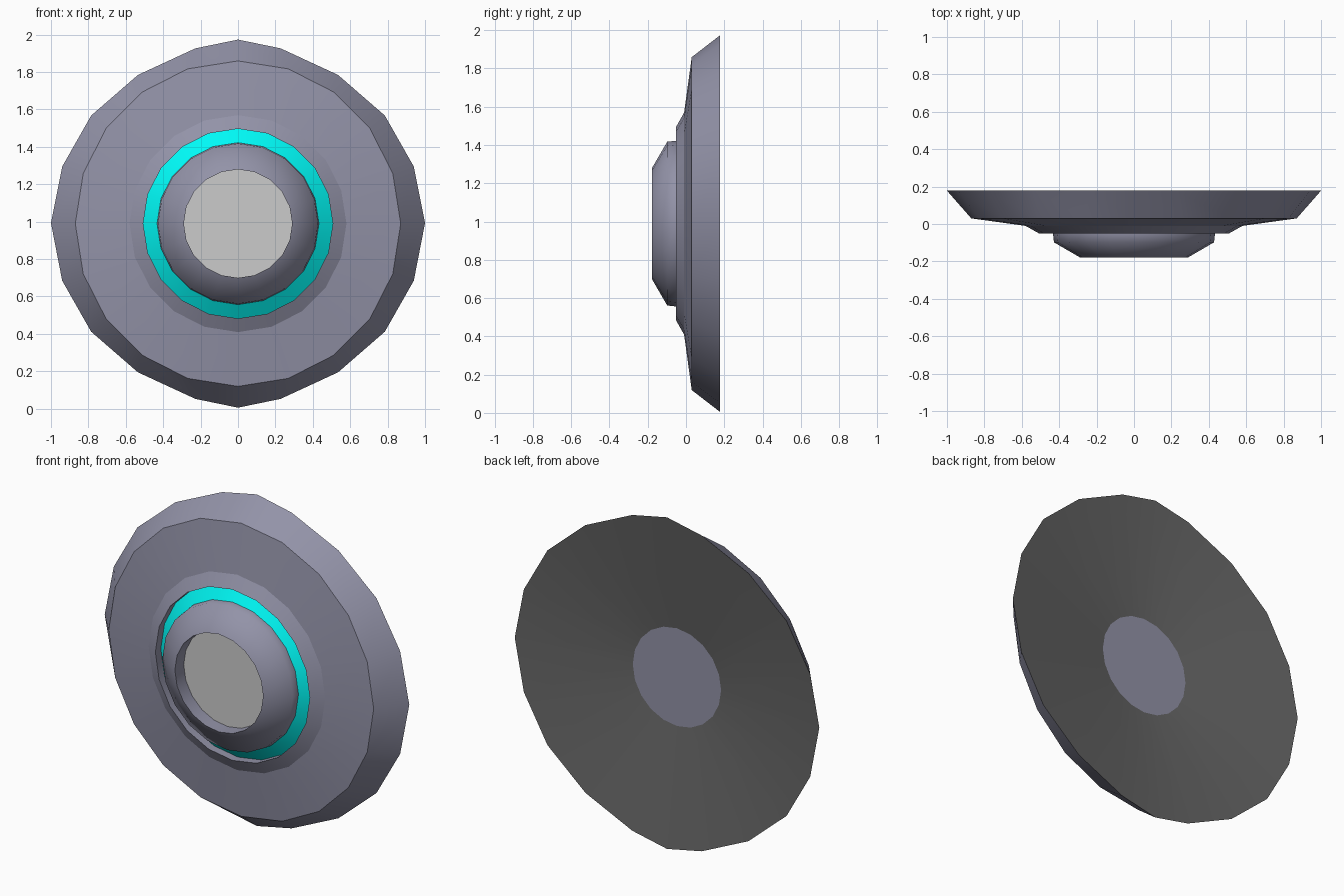
import bpy, bmesh
from math import sin, cos, radians

if "Cube" in bpy.data.objects:
    bpy.data.objects.remove(bpy.data.objects["Cube"])

ZC = 0.989      # height of the axis
SIDES = 20
RIM = "rim"     # marker for the slightly irregular outer ring

# one quadrant of the outer rim (x, z), mirrored to the full loop
QUARTER = [(1.0, 0.003), (0.94, 0.305), (0.785, 0.578), (0.535, 0.795), (0.228, 0.937), (0.0, 0.984)]


def rim_points():
    half = QUARTER + [(-x, z) for x, z in QUARTER[-2::-1]]
    return half + [(-x, -z) for x, z in half[1:-1]]


def ring_points(r):
    if r == RIM:
        return rim_points()
    return [(r * cos(radians(360 / SIDES * i)), r * sin(radians(360 / SIDES * i))) for i in range(SIDES)]


def material(name, rgb):
    m = bpy.data.materials.new(name)
    m.diffuse_color = (*rgb, 1)
    m.use_nodes = True
    m.node_tree.nodes["Principled BSDF"].inputs["Base Color"].default_value = m.diffuse_color
    return m


def lathe(name, profile, mat=None, angle=30, cap_back=False, cap=False):
    """Sweep (radius, y) points round the y axis; a single point makes a disc."""
    bm = bmesh.new()
    rings = [[bm.verts.new((x, y, ZC + z)) for x, z in ring_points(r)] for r, y in profile]
    for a, b in zip(rings, rings[1:]):
        for i in range(SIDES):
            j = (i + 1) % SIDES
            bm.faces.new((a[i], b[i], b[j], a[j]))
    if cap:
        bm.faces.new(rings[0][::-1] if cap_back else rings[0])
    me = bpy.data.meshes.new(name)
    bm.to_mesh(me)
    bm.free()
    ob = bpy.data.objects.new(name, me)
    bpy.context.collection.objects.link(ob)
    if mat:
        me.materials.append(mat)
    bpy.ops.object.select_all(action='DESELECT')
    ob.select_set(True)
    bpy.context.view_layer.objects.active = ob
    bpy.ops.object.shade_smooth_by_angle(angle=radians(angle))
    return ob


metal = material("metal", (0.29, 0.29, 0.39))
glow = material("glow", (0.0, 0.95, 0.92))
dark = material("dark_back", (0.13, 0.13, 0.13))

# raised front housing with recessed opening
lathe("housing", [(0.29, -0.095), (0.29, -0.178), (0.428, -0.098), (0.433, -0.051)], metal, 62)
# light grey lens inside the opening
lathe("lens", [(0.29, -0.095)], cap=True)
# glowing ring sloping back from the housing into a groove
lathe("glow_ring", [(0.433, -0.051), (0.507, 0.0)], glow)
# groove wall, stepped dish and bevelled outer rim
lathe("dish", [(0.507, 0.0), (0.507, -0.051), (0.58, -0.01), (0.87, 0.03), (RIM, 0.178)], metal, 19)
# shallow concave back and its flat centre
lathe("back_plate", [(RIM, 0.178), (0.29, 0.085)], dark)
lathe("back_hub", [(0.29, 0.085)], metal, cap=True, cap_back=True)
